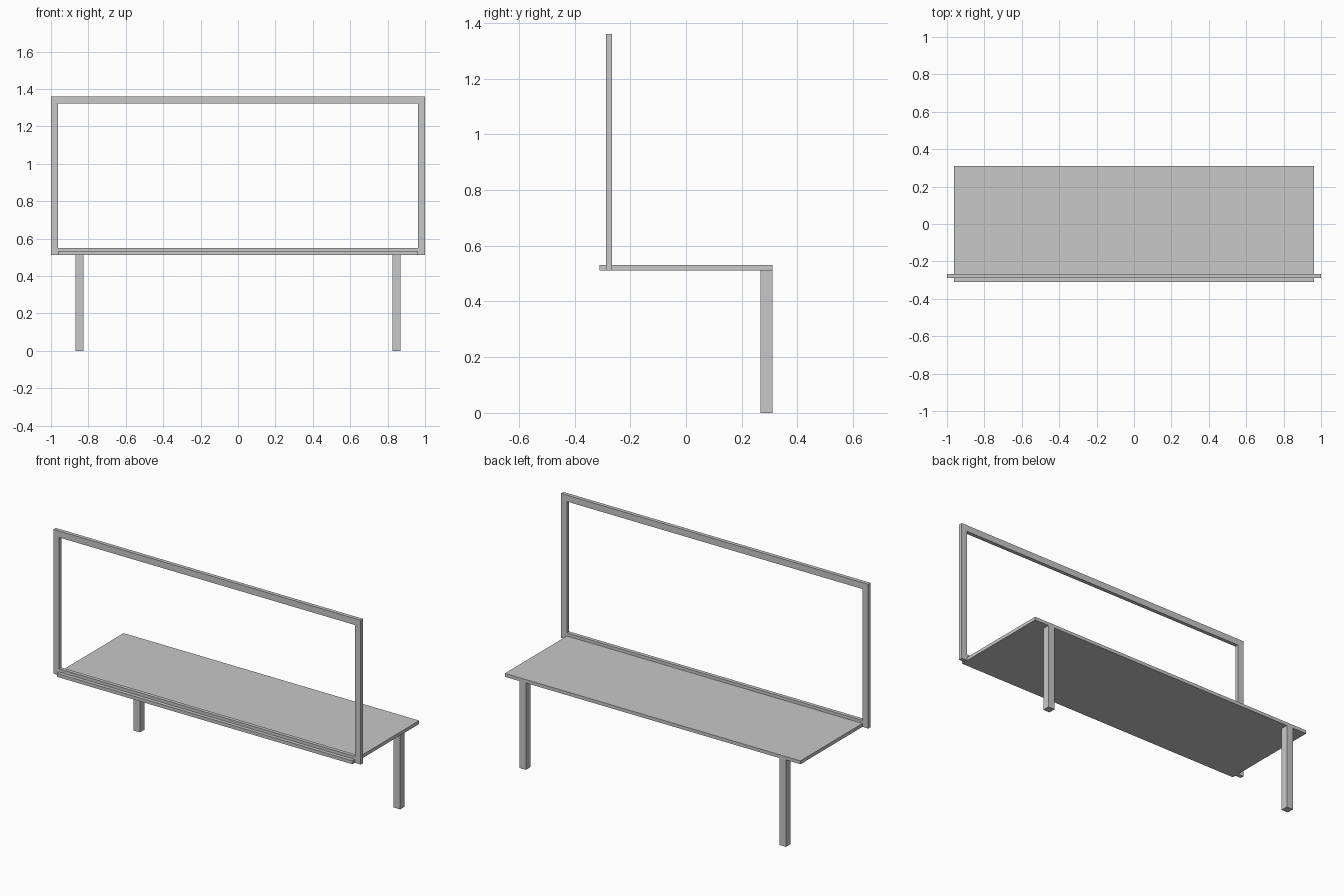
import bpy
import bmesh

cube = bpy.data.objects.get("Cube")
if cube:
    bpy.data.objects.remove(cube, do_unlink=True)

GREY = (0.58, 0.58, 0.58, 1)
grey = bpy.data.materials.new("plain grey")
grey.use_nodes = True
grey.diffuse_color = GREY
grey.node_tree.nodes["Principled BSDF"].inputs["Base Color"].default_value = GREY

LEG = 0.043                      # leg thickness
BAR = 0.038                      # width of the frame bars
SHELF_Z, SHELF_TOP = 0.511, 0.531
FRAME_TOP = 1.36
HALF_X, HALF_Y = 1 - BAR, 0.31   # shelf half sizes
FRAME_Y, FRAME_DEPTH = -0.277, 0.022


def add_object(name, bm):
    bmesh.ops.recalc_face_normals(bm, faces=bm.faces)
    mesh = bpy.data.meshes.new(name)
    bm.to_mesh(mesh)
    bm.free()
    mesh.materials.append(grey)
    obj = bpy.data.objects.new(name, mesh)
    bpy.context.collection.objects.link(obj)
    return obj


def box(name, xs, ys, zs):
    bm = bmesh.new()
    bmesh.ops.create_cube(bm, size=1)
    for v in bm.verts:
        v.co = [r[0] if c < 0 else r[1] for c, r in zip(v.co, (xs, ys, zs))]
    add_object(name, bm)


# Flat shelf board
box("shelf", (-HALF_X, HALF_X), (-HALF_Y, HALF_Y), (SHELF_Z, SHELF_TOP))

# Two legs under the rear edge
for side, name in ((1, "left_leg"), (-1, "right_leg")):
    xs = sorted((side * 0.825, side * (0.825 + LEG)))
    box(name, xs, (HALF_Y - LEG, HALF_Y), (0, SHELF_Z))

# Upright rectangular frame: a flat mitred ring given depth
bm = bmesh.new()


def ring(inset):
    x, low, high = 1 - inset, SHELF_Z + inset, FRAME_TOP - inset
    corners = ((-x, low), (x, low), (x, high), (-x, high))
    return [bm.verts.new((cx, FRAME_Y, cz)) for cx, cz in corners]


outer, inner = ring(0), ring(BAR)
for i in range(4):
    bm.faces.new((outer[i - 1], outer[i], inner[i], inner[i - 1]))
depth = add_object("upright_frame", bm).modifiers.new("Depth", 'SOLIDIFY')
depth.thickness = FRAME_DEPTH
depth.offset = 0
